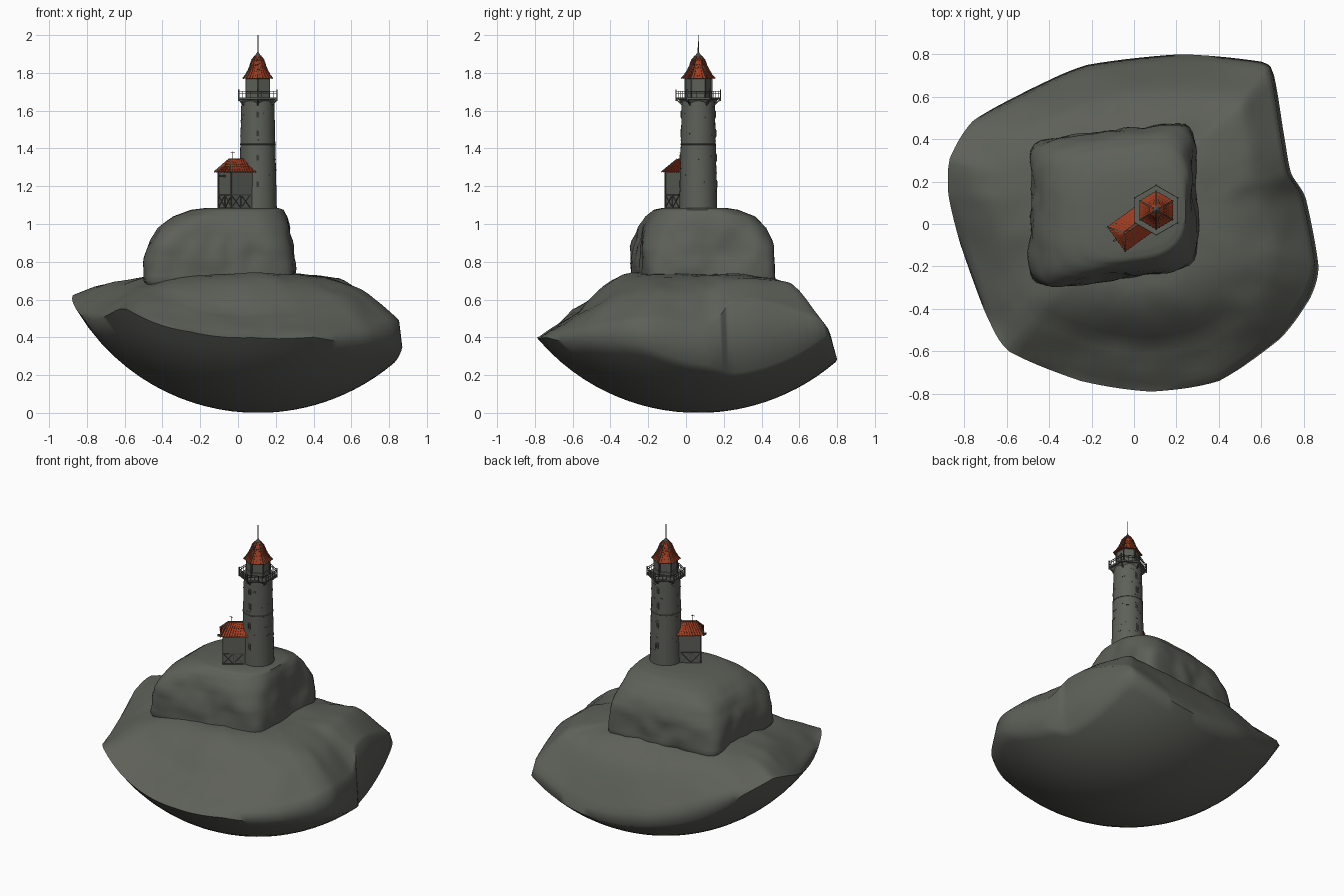
import bpy, bmesh, math, random
from math import sin, cos, pi, radians
from mathutils import Vector, Matrix, noise

random.seed(4)
if "Cube" in bpy.data.objects:
    bpy.data.objects.remove(bpy.data.objects["Cube"], do_unlink=True)

TOWER = Vector((0.105, 0.065, 0))
BOWL = 1.117
AT_TOWER = Matrix.Translation(TOWER)
AT_HOUSE = AT_TOWER @ Matrix.Rotation(radians(216), 4, "Z")


def material(name, rgb):
    m = bpy.data.materials.new(name)
    m.use_nodes = True
    m.diffuse_color = (*rgb, 1)
    m.node_tree.nodes["Principled BSDF"].inputs["Base Color"].default_value = (*rgb, 1)
    return m


STONE = material("grey stone", (0.11, 0.116, 0.098))
TRIM = material("dark trim", (0.07, 0.073, 0.063))
GLASS = material("dark window", (0.04, 0.042, 0.038))
TILE = material("red tile", (0.33, 0.045, 0.015))


def finish(name, bm, mat, smooth=None, place=None):
    bmesh.ops.recalc_face_normals(bm, faces=bm.faces)
    mesh = bpy.data.meshes.new(name)
    bm.to_mesh(mesh)
    bm.free()
    mesh.materials.append(mat)
    ob = bpy.data.objects.new(name, mesh)
    bpy.context.collection.objects.link(ob)
    if place:
        ob.matrix_world = place
    if smooth:
        bpy.ops.object.select_all(action="DESELECT")
        ob.select_set(True)
        bpy.context.view_layer.objects.active = ob
        bpy.ops.object.shade_smooth_by_angle(angle=radians(smooth))


def loft(bm, rings):
    rows = [[bm.verts.new(p) for p in ring] for ring in rings]
    n = len(rows[0])
    for a, b in zip(rows, rows[1:]):
        for i in range(n):
            j = (i + 1) % n
            bm.faces.new((a[i], a[j], b[j], b[i]))
    bm.faces.new(rows[0])
    bm.faces.new(rows[-1])


def ring(radius, z, sides):
    # polygon with a corner on the y axis
    return [Vector((radius * sin(2 * pi * i / sides), radius * cos(2 * pi * i / sides), z))
            for i in range(sides)]


def turned(name, profile, sides, mat, smooth=None):
    bm = bmesh.new()
    loft(bm, [ring(r, z, sides) for r, z in profile])
    finish(name, bm, mat, smooth, AT_TOWER)


def beam(bm, a, b, width, depth=None):
    # square bar between two points
    a, b = Vector(a), Vector(b)
    turn = (b - a).to_track_quat("Z", "Y").to_matrix().to_4x4()
    size = Matrix.Diagonal((width, depth or width, (b - a).length, 1))
    bmesh.ops.create_cube(bm, size=1, matrix=Matrix.Translation((a + b) / 2) @ turn @ size)


def mix(a, b, t):
    return a + (b - a) * t


def tile_rows(bm, low, high, count):
    # raised tile columns running up each side of a roof band
    n = len(low)
    for i in range(n):
        j = (i + 1) % n
        for k in range(1, count):
            beam(bm, mix(low[i], low[j], k / count), mix(high[i], high[j], k / count), .005)


def bumps(p, size, amount):
    return amount * (noise.noise(p * size) + 0.5 * noise.noise(p * size * 2.3))


# Island: outline x, y, rim height, shoulder height
OUTLINE = [Vector(p) for p in (
    (-.868, .31, .61, .69), (-.76, .485, .58, .67), (-.49, .635, .45, .67), (-.22, .75, .37, .62),
    (.22, .8, .33, .61), (.6, .765, .45, .65), (.66, .7, .5, .69), (.71, .4, .59, .71),
    (.74, .24, .58, .69), (.81, .12, .46, .65), (.87, -.2, .49, .65), (.83, -.35, .48, .64),
    (.69, -.54, .44, .62), (.4, -.74, .42, .54), (.08, -.79, .4, .52), (-.25, -.74, .43, .55),
    (-.59, -.6, .54, .62), (-.7, -.42, .53, .65), (-.82, -.09, .54, .67), (-.875, .14, .59, .69))]


def smooth_outline(steps):
    pts, n = [], len(OUTLINE)
    for i in range(n):
        p0, p1, p2, p3 = (OUTLINE[(i + k) % n] for k in (-1, 0, 1, 2))
        for s in range(steps):
            t = s / steps
            spline = (p1 * 2 + (p2 - p0) * t + (p0 * 2 - p1 * 5 + p2 * 4 - p3) * t * t
                      + (p1 * 3 - p0 - p2 * 3 + p3) * t ** 3) / 2
            pts.append(mix(spline, mix(p1, p2, t), 0.4))
    return pts


def bowl_point(p, f):
    x, y = mix(TOWER.x, p[0], f), mix(TOWER.y, p[1], f)
    d = math.hypot(x - TOWER.x, y - TOWER.y)
    return Vector((x, y, BOWL - math.sqrt(BOWL ** 2 - d * d)))


def top_point(p, t):
    rim = max(p[2], bowl_point(p, 1).z + .005)
    if t > 0.75:
        z = mix(p[3], rim, ((t - 0.75) / 0.23) ** 1.15)
    else:
        s = min(1, (0.75 - t) / 0.33)
        z = mix(p[3], 0.735, s * (1.6 - 0.6 * s))
    v = Vector((p[0] * t, mix(0.06, p[1], t), z))
    v.z += bumps(v, 4, 0.016) * min(1, (1.03 - t) * 6)
    return v


edge = smooth_outline(7)
rings = [[bowl_point(p, f / 14) for p in edge] for f in range(1, 15)]
rings += [[top_point(p, t) for p in edge]
          for t in (.98, .95, .91, .87, .83, .79, .75, .7, .65, .59, .53, .47, .41, .3, .18, .05)]
bm = bmesh.new()
loft(bm, rings)
finish("island_base", bm, STONE, 65)

# Boulder: stacked rounded squares, height, x range, y range, squareness
LEVELS = [(.64, -.46, .27, -.22, .42, 9), (.7, -.49, .295, -.25, .45, 9),
          (.79, -.485, .29, -.255, .45, 8), (.88, -.47, .28, -.255, .44, 6),
          (.98, -.425, .27, -.225, .41, 4.5), (1.04, -.345, .26, -.195, .36, 3.6),
          (1.075, -.25, .245, -.165, .27, 3), (1.086, -.16, .21, -.12, .2, 2.6)]


def boulder_ring(z, x0, x1, y0, y1, power, count=96):
    pts = []
    for i in range(count):
        c, s = cos(2 * pi * i / count), sin(2 * pi * i / count)
        k = (abs(c) ** power + abs(s) ** power) ** (-1 / power)
        x = (x0 + x1) / 2 + c * k * (x1 - x0) / 2
        y = (y0 + y1) / 2 + s * k * (y1 - y0) / 2 + 0.12 * x
        v = Vector((x, y, z))
        rough = bumps(v, 5, 0.026) * min(1, (1.1 - z) * 5)
        pts.append(v + Vector((c, s, 0)) * rough)
    return pts


levels = []
for a, b in zip(LEVELS, LEVELS[1:]):
    levels += [[mix(u, v, k / 3) for u, v in zip(a, b)] for k in range(3)]
bm = bmesh.new()
loft(bm, [boulder_ring(*lv) for lv in levels + [LEVELS[-1]]])
finish("upper_boulder", bm, STONE, 50)

# Tower shaft with base and string course
turned("tower_shaft", [(.102, 1.03), (.1, 1.1), (.087, 1.66)], 40, STONE, 30)
turned("string_course", [(.092, 1.418), (.095, 1.42), (.095, 1.424), (.092, 1.426)], 40, STONE)


def shaft_radius(z):
    return mix(.1, .087, (z - 1.1) / .56)


# Worn patches of brick
bm = bmesh.new()
for n in range(45):
    z, a = random.uniform(1.15, 1.62), random.uniform(0, 2 * pi)
    place = Matrix.Rotation(a, 4, "Z") @ Matrix.Translation((shaft_radius(z), 0, z))
    bmesh.ops.create_cube(bm, size=1, matrix=place @ Matrix.Diagonal(
        (.003, random.uniform(.012, .028), .006, 1)))
finish("worn_bricks", bm, STONE, place=AT_TOWER)

# Framed windows on the front and back of the shaft
panes, frames = bmesh.new(), bmesh.new()
for side in (-1, 1):
    for z in (1.21, 1.35, 1.48, 1.58):
        y = side * shaft_radius(z)
        beam(panes, (0, y, z - .015), (0, y, z + .015), .012, .004)
        for x in (-.008, .008):
            beam(frames, (x, y, z - .017), (x, y, z + .017), .004, .008)
        for h in (-.017, .017):
            beam(frames, (-.01, y, z + h), (.01, y, z + h), .004, .01)
finish("tower_windows", panes, GLASS, place=AT_TOWER)
finish("window_frames", frames, STONE, place=AT_TOWER)

# Gallery floor, brackets and railing
turned("gallery_floor", [(.09, 1.64), (.105, 1.658), (.116, 1.66), (.116, 1.67), (.06, 1.67)], 6, STONE)
bm = bmesh.new()
corners = ring(.117, 0, 6)
for a, b in zip(corners, corners[1:] + corners[:1]):
    up = Vector((0, 0, 1))
    beam(bm, a * .72 + up * 1.63, a + up * 1.66, .007)
    beam(bm, a + up * 1.65, a + up * 1.712, .006)
    for z in (1.69, 1.702):
        beam(bm, a + up * z, b + up * z, .003)
    for k in range(1, 5):
        p = mix(a, b, k / 5)
        beam(bm, p + up * 1.66, p + up * 1.702, .0025)
finish("gallery_railing", bm, TRIM, place=AT_TOWER)

# Lantern room
turned("lantern_wall", [(.072, 1.665), (.072, 1.7), (.068, 1.702), (.068, 1.765), (.078, 1.78)], 6, STONE)
bm = bmesh.new()
for p in ring(.07, 0, 6):
    beam(bm, p + Vector((0, 0, 1.67)), p + Vector((0, 0, 1.775)), .008)
finish("lantern_posts", bm, TRIM, place=AT_TOWER)

# Lantern roof: overlapping tile courses on a flared hexagon
CURVE = [(.087, 1.77), (.068, 1.793), (.053, 1.818), (.042, 1.842), (.034, 1.866), (.016, 1.888)]
roof, ribs = bmesh.new(), bmesh.new()
courses = [ring(.06, 1.772, 6)]
for (r0, z0), (r1, z1) in zip(CURVE, CURVE[1:]):
    low, high = ring(r0 + .003, z0, 6), ring(r1, z1 + .001, 6)
    courses += [low, high]
    tile_rows(roof, low, high, 5 if r1 > .04 else 3)
    for a, b in zip(low, high):
        beam(ribs, a, b, .007)
loft(roof, courses)
finish("lantern_roof", roof, TILE, place=AT_TOWER)
finish("lantern_roof_ribs", ribs, TRIM, place=AT_TOWER)
turned("roof_finial", [(.016, 1.88), (.017, 1.89), (.01, 1.9), (.003, 1.91), (.0022, 2.0)], 12, TRIM)

# Keeper's house, its long axis running out from the tower
bm = bmesh.new()
beam(bm, (.13, 0, 1.05), (.13, 0, 1.285), .168, .116)
finish("house_walls", bm, STONE, place=AT_HOUSE)


def hip_ring(t, grow=0):
    x, y, z = mix(.23, .185, t) + grow, mix(.069, .004, t) + grow, mix(1.275, 1.343, t)
    return [Vector(p) for p in ((.05, -y, z), (x, -y, z), (x, y, z), (.05, y, z))]


bm = bmesh.new()
courses = [hip_ring(k / 5 + s, g) for k in range(5) for s, g in ((0, .003), (.2, 0))]
loft(bm, courses)
for low, high in zip(courses[::2], courses[1::2]):
    tile_rows(bm, low, high, 11)
finish("house_roof", bm, TILE, place=AT_HOUSE)
bm = bmesh.new()
low, high = hip_ring(0, .003), hip_ring(1)
for i in (1, 2):
    beam(bm, low[i], high[i], .007)
beam(bm, high[0], high[1], .007)
finish("house_roof_ribs", bm, TRIM, place=AT_HOUSE)

# Timber framing with crossed braces around the house foot
bm = bmesh.new()
foot = [Vector(p) for p in ((.09, -.06, 0), (.216, -.06, 0), (.216, .06, 0), (.09, .06, 0))]
low, high = Vector((0, 0, 1.085)), Vector((0, 0, 1.155))
for a, b in zip(foot, foot[1:]):
    beam(bm, a + high, b + high, .006)
    beam(bm, a + low, b + low, .006)
    for k in range(2):
        p, q = mix(a, b, k / 2), mix(a, b, (k + 1) / 2)
        beam(bm, p + low, q + high, .004)
        beam(bm, q + low, p + high, .004)
        beam(bm, p + low, p + high, .005)
for p in foot[1:3]:
    beam(bm, p + low, p + Vector((0, 0, 1.28)), .006)
beam(bm, (.2, 0, 1.255), (.25, 0, 1.255), .01)
finish("house_timbers", bm, TRIM, place=AT_HOUSE)

# Weather vane
bm = bmesh.new()
beam(bm, (.165, 0, 1.34), (.165, 0, 1.385), .001)
beam(bm, (.155, .006, 1.378), (.175, -.006, 1.378), .004, .002)
finish("weather_vane", bm, TRIM, place=AT_HOUSE)
